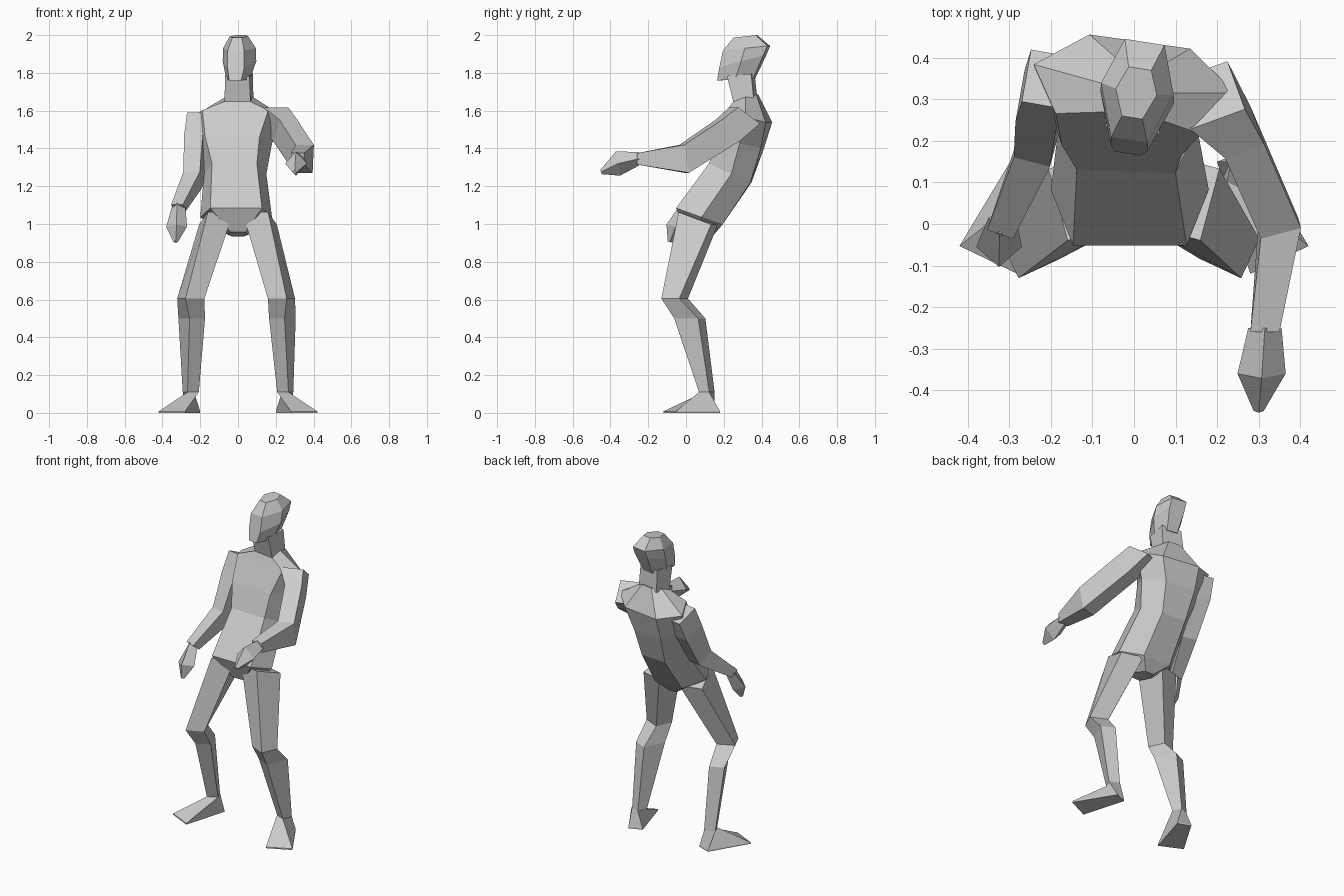
import bpy
import bmesh
from math import radians
from mathutils import Euler, Vector

cube = bpy.data.objects.get("Cube")
if cube:
    bpy.data.objects.remove(cube, do_unlink=True)

# Single clay colour
clay = bpy.data.materials.new("grey_clay")
clay.use_nodes = True
grey = (.6, .6, .6, 1)
clay.diffuse_color = grey
for node in clay.node_tree.nodes:
    if node.type == 'BSDF_PRINCIPLED':
        node.inputs["Base Color"].default_value = grey
        node.inputs["Roughness"].default_value = .9

# Cross-sections, listed counter-clockwise from the front left corner
BOX = [(-1, -1), (1, -1), (1, 1), (-1, 1)]
DIAMOND = [(-1, 0), (0, -1), (1, 0), (0, 1)]
BODY = [(-.72, -1), (.72, -1), (1, .1), (.5, 1), (-.5, 1), (-1, .1)]
SKULL = [(-.5, -1), (.5, -1), (1, .05), (.55, 1), (-.55, 1), (-1, .05)]


def ring(section, x, y, z, width, depth, yaw=0, pitch=0):
    """Section scaled to half sizes, tipped by pitch, turned by yaw."""
    turn = Euler((radians(pitch), 0, radians(yaw))).to_matrix()
    centre = Vector((x, y, z))
    return [centre + turn @ Vector((u * width, v * depth, 0)) for u, v in section]


def loft(name, rings, side=1):
    """Skin a closed, flat-shaded tube through the rings."""
    bm = bmesh.new()
    loops = [[bm.verts.new((p[0] * side, p[1], p[2])) for p in r] for r in rings]
    count = len(loops[0])
    for low, high in zip(loops, loops[1:]):
        for i in range(count):
            j = (i + 1) % count
            bm.faces.new((low[i], low[j], high[j], high[i]))
    bm.faces.new(loops[0])
    bm.faces.new(loops[-1])
    bmesh.ops.recalc_face_normals(bm, faces=bm.faces)
    mesh = bpy.data.meshes.new(name)
    bm.to_mesh(mesh)
    bm.free()
    mesh.materials.append(clay)
    obj = bpy.data.objects.new(name, mesh)
    bpy.context.scene.collection.objects.link(obj)
    return obj


# Torso, leaning back, from crotch to base of neck
loft("torso", [
    ring(BODY, 0, .07, .945, .055, .07, 0, -10),
    ring(BODY, -.01, .07, 1.04, .19, .13, 0, -20),
    ring(BODY, -.015, .235, 1.27, .165, .12, -2, -25),
    ring(BODY, -.02, .29, 1.43, .2, .118, -5, -15),
    ring(BODY, 0, .34, 1.57, .245, .105, -8, -18),
    ring(BODY, .005, .32, 1.67, .075, .06, -8, 15),
])

# Neck and head
loft("neck", [
    ring(BOX, .005, .315, 1.65, .07, .055, -8, 15),
    ring(BOX, .005, .29, 1.79, .065, .065, -8, 5),
])
loft("head", [
    ring(SKULL, .0, .265, 1.765, .063, .097, -9, 3),
    ring(SKULL, .007, .3, 1.86, .09, .122, -9, 15),
    ring(SKULL, .007, .32, 1.93, .088, .12, -9, 6),
    ring(SKULL, .005, .315, 1.993, .05, .06, -9, 6),
])

# Left arm, raised forward
loft("left_arm", [
    ring(BOX, .18, .31, 1.575, .07, .075, 20, -35),
    ring(BOX, .25, .22, 1.495, .05, .075, 20, -50),
    ring(BOX, .35, -.01, 1.345, .05, .075, 15, -80),
    ring(BOX, .315, -.26, 1.345, .035, .03, 0, -90),
])
loft("left_hand", [
    ring(DIAMOND, .315, -.25, 1.345, .04, .036, 0, -90),
    ring(DIAMOND, .307, -.36, 1.32, .058, .065, 0, -80),
    ring(DIAMOND, .3, -.45, 1.275, .012, .012, 0, -70),
])

# Right arm, hanging with a bent elbow
loft("right_arm", [
    ring(BOX, -.19, .345, 1.56, .07, .07, -10, -25),
    ring(BOX, -.225, .3, 1.44, .05, .07, -10, -25),
    ring(BOX, -.235, .19, 1.24, .045, .055, -15, -40),
    ring(BOX, -.315, -.005, 1.085, .033, .028, -20, -40),
])
loft("right_hand", [
    ring(DIAMOND, -.314, .003, 1.092, .038, .034, -20, -35),
    ring(DIAMOND, -.325, -.055, .985, .055, .05, 0, -15),
    ring(DIAMOND, -.33, -.085, .905, .012, .012, 0, -15),
])

# Legs and splayed feet, mirrored with a slight sideways sway
for label, side in (("left", 1), ("right", -1)):
    sway = -.01 * side
    ankle = ring(BOX, .25, .11, .11, .033, .03, -25)
    sole = [(.28, -.12), (.42, -.053), (.28, .18), (.2, .15)]
    loft(label + "_leg", [
        ring(BOX, .115, .065, 1.03, .07, .095, -15, -20),
        ring(BOX, .24 + sway, -.06, .605, .055, .052, -25),
        ring(BOX, .24 + sway / 2, .02, .5, .045, .07, -25),
        ankle,
    ], side)
    loft(label + "_foot", [
        ankle,
        [(x, y, .008) for x, y in sole],
        [(x, y, 0) for x, y in sole],
    ], side)
